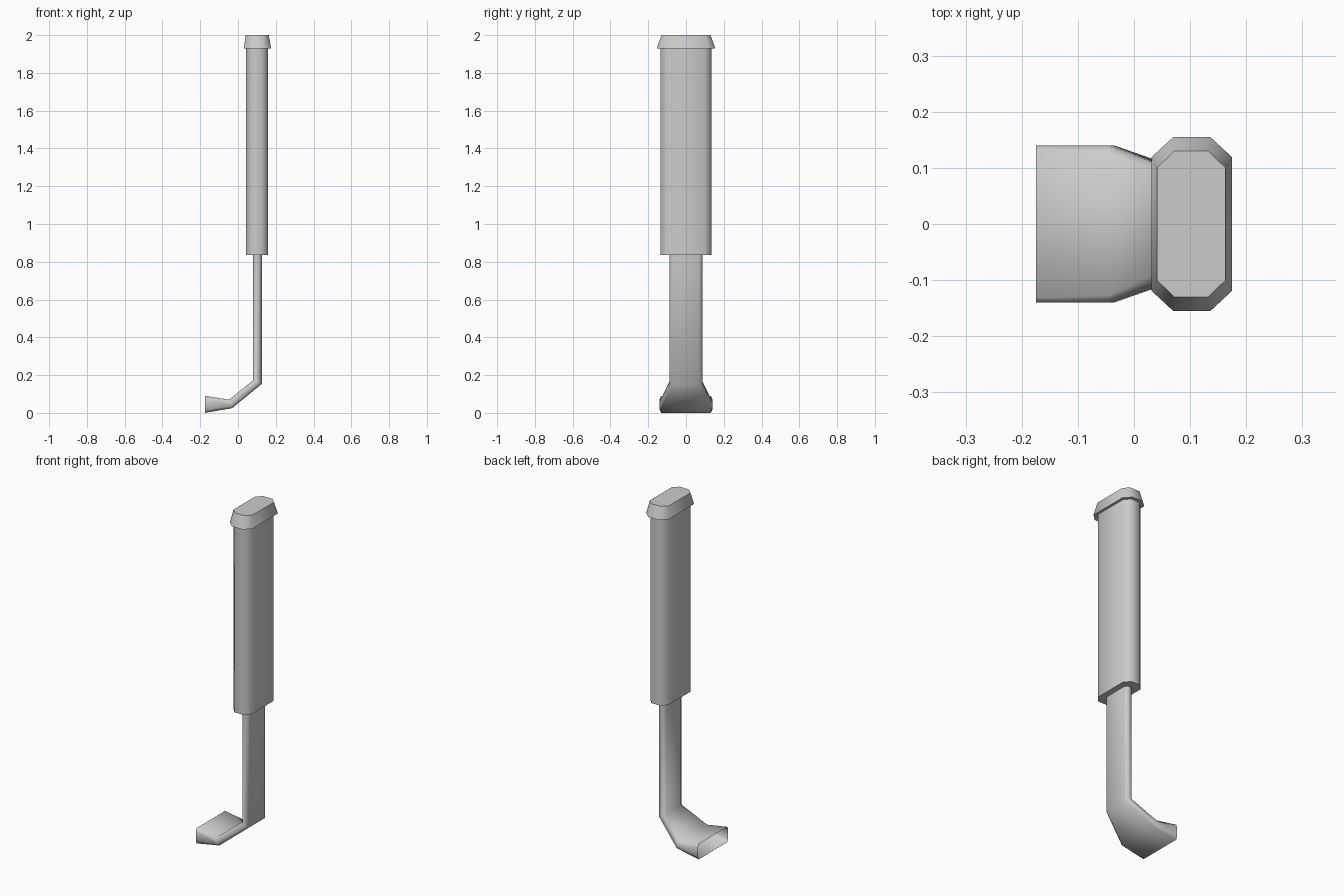
import bpy, math

if "Cube" in bpy.data.objects:
    bpy.data.objects.remove(bpy.data.objects["Cube"])


def section(a, b, w, cy, cu=0.25):
    """Chamfered octagon spanning xz points a to b, with half width w in y."""
    profile = [(0, -w + cy), (cu, -w), (1 - cu, -w), (1, -w + cy),
               (1, w - cy), (1 - cu, w), (cu, w), (0, w - cy)]
    return [(a[0] + (b[0] - a[0]) * u, y, a[1] + (b[1] - a[1]) * u)
            for u, y in profile]


def loft(name, sections, cap_start=True, cap_end=True, angle=60):
    verts = [v for s in sections for v in s]
    faces = []
    for k in range(len(sections) - 1):
        for i in range(8):
            j = (i + 1) % 8
            faces.append((k * 8 + i, k * 8 + j, k * 8 + 8 + j, k * 8 + 8 + i))
    if cap_start:
        faces.append(tuple(reversed(range(8))))
    if cap_end:
        n = (len(sections) - 1) * 8
        faces.append(tuple(range(n, n + 8)))
    mesh = bpy.data.meshes.new(name)
    mesh.from_pydata(verts, [], faces)
    mesh.update()
    obj = bpy.data.objects.new(name, mesh)
    bpy.context.collection.objects.link(obj)
    bpy.ops.object.select_all(action='DESELECT')
    obj.select_set(True)
    bpy.context.view_layer.objects.active = obj
    bpy.ops.object.shade_smooth_by_angle(angle=math.radians(angle))
    return obj


# Wide upper body
loft("upper_body", [section((0.042, z), (0.16, z), 0.135, 0.034)
                    for z in (0.835, 1.94)])

# Flared cap on top
loft("top_cap", [section((0.031, 1.93), (0.175, 1.93), 0.155, 0.036, 0.27),
                 section((0.041, 2.0), (0.163, 2.0), 0.13, 0.03, 0.25)])

# Thin pipe with a bend and an open, flared outlet
loft("lower_pipe", [
    section((-0.175, 0.09), (-0.175, 0.0), 0.14, 0.008, 0.2),
    section((-0.047, 0.07), (-0.031, 0.025), 0.14, 0.012),
    section((0.08, 0.172), (0.126, 0.153), 0.087, 0.018),
    section((0.08, 0.86), (0.126, 0.86), 0.087, 0.018),
], cap_start=False)

# Make every shell face outward
for obj in bpy.context.collection.objects:
    bpy.ops.object.select_all(action='DESELECT')
    obj.select_set(True)
    bpy.context.view_layer.objects.active = obj
    bpy.ops.object.mode_set(mode='EDIT')
    bpy.ops.mesh.select_all(action='SELECT')
    bpy.ops.mesh.normals_make_consistent(inside=False)
    bpy.ops.object.mode_set(mode='OBJECT')
